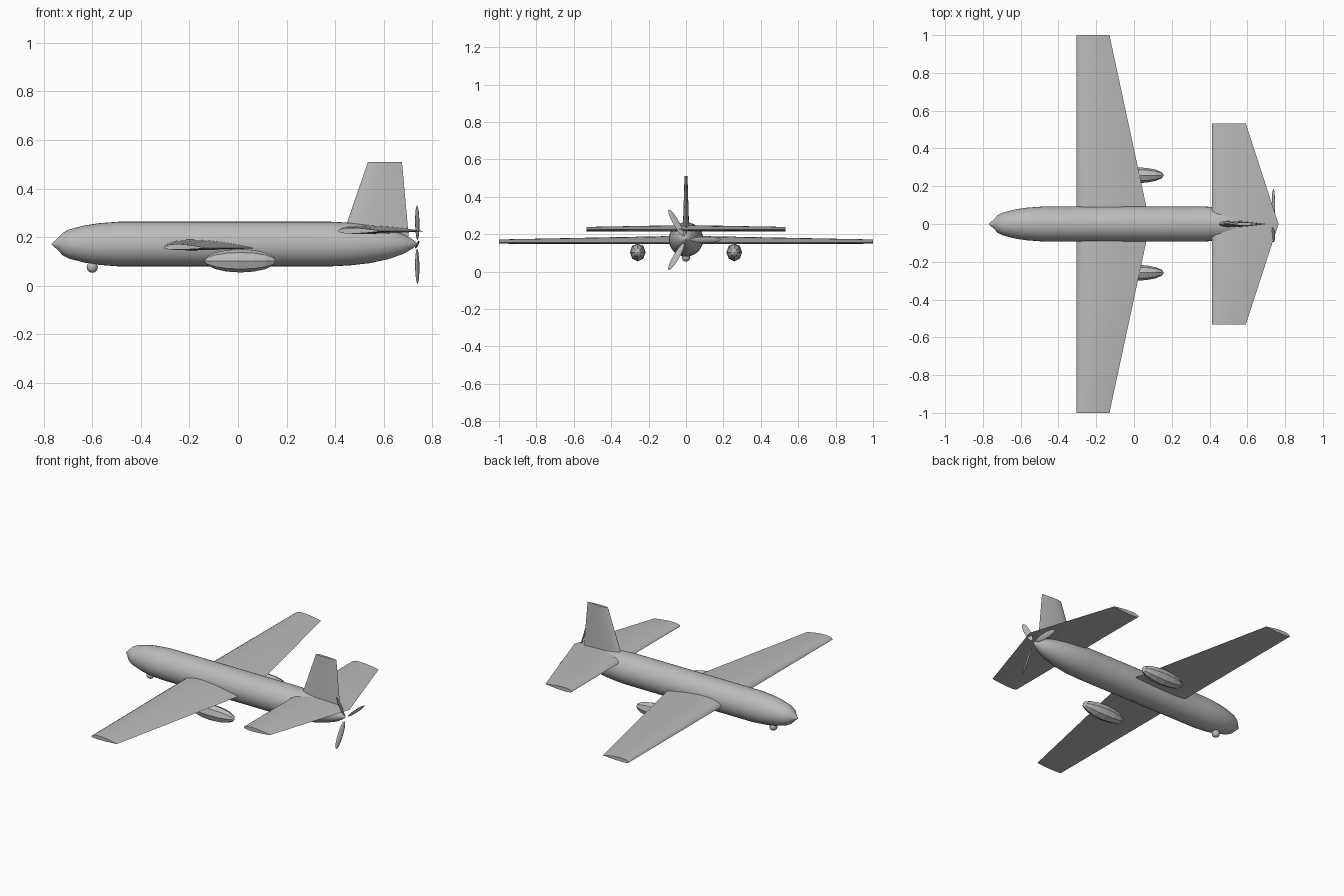
import bpy, bmesh, math
from mathutils import Matrix, Vector

cube = bpy.data.objects.get("Cube")
if cube:
    bpy.data.objects.remove(cube, do_unlink=True)

grey = bpy.data.materials.new("airframe grey")
grey.use_nodes = True
grey.diffuse_color = (0.5, 0.5, 0.5, 1)
grey.node_tree.nodes["Principled BSDF"].inputs["Base Color"].default_value = (0.5, 0.5, 0.5, 1)
AXIS_Z = 0.172


def finish(name, bm, smooth=35):
    bmesh.ops.recalc_face_normals(bm, faces=bm.faces[:])
    mesh = bpy.data.meshes.new(name)
    bm.to_mesh(mesh)
    bm.free()
    mesh.materials.append(grey)
    obj = bpy.data.objects.new(name, mesh)
    bpy.context.collection.objects.link(obj)
    if smooth:
        bpy.ops.object.select_all(action="DESELECT")
        obj.select_set(True)
        bpy.context.view_layer.objects.active = obj
        bpy.ops.object.shade_smooth_by_angle(angle=math.radians(smooth))
    return obj


def loft(name, sections, smooth=35):
    """Skin a row of equal closed sections and cap both ends."""
    bm = bmesh.new()
    rings = [[bm.verts.new(p) for p in section] for section in sections]
    for a, b in zip(rings, rings[1:]):
        for i in range(len(a)):
            j = (i + 1) % len(a)
            bm.faces.new((a[i], a[j], b[j], b[i]))
    bm.faces.new(rings[0])
    bm.faces.new(rings[-1])
    return finish(name, bm, smooth)


def airfoil(lead, trail, up, low, steps=12):
    """Closed section as (x, height) pairs, rounded in front and sharp behind."""
    def bulge(t):
        return 2 * 5 * (0.2969 * math.sqrt(t) - 0.126 * t - 0.3516 * t**2
                        + 0.2843 * t**3 - 0.1036 * t**4)
    ts = [(1 - math.cos(math.pi * i / steps)) / 2 for i in range(steps + 1)]
    top = [(lead + (trail - lead) * t, up * bulge(t)) for t in ts]
    bottom = [(lead + (trail - lead) * t, -low * bulge(t)) for t in ts[1:-1]]
    return top + bottom[::-1]


def wing(name, span, z, root, tip):
    stations = ((-span, tip), (0, root), (span, tip))
    loft(name, [[(x, y, z + h) for x, h in airfoil(*s)] for y, s in stations])


def ellipsoid(name, matrix, segments, rings, smooth=35):
    bm = bmesh.new()
    bmesh.ops.create_uvsphere(bm, u_segments=segments, v_segments=rings, radius=1, matrix=matrix)
    return finish(name, bm, smooth)


# Fuselage: revolved profile with a pointed nose and tail cone
profile = [(-0.767, 0.002), (-0.745, 0.022), (-0.722, 0.046), (-0.695, 0.06), (-0.63, 0.077),
           (-0.57, 0.086), (-0.49, 0.092), (0.38, 0.092), (0.46, 0.088), (0.54, 0.079),
           (0.62, 0.062), (0.68, 0.041), (0.72, 0.018), (0.737, 0.003)]
angles = [math.tau * i / 32 for i in range(32)]
loft("fuselage", [[(x, r * math.cos(a), AXIS_Z + r * math.sin(a)) for a in angles]
                  for x, r in profile])

# Lifting surfaces: leading edge, trailing edge, upper and lower bulge
wing("main_wing", 1.0, 0.155, (-0.305, 0.085, 0.037, 0.009), (-0.305, -0.13, 0.017, 0.006))
wing("tailplane", 0.532, 0.225, (0.412, 0.765, 0.024, 0.012), (0.412, 0.592, 0.014, 0.01))

# Upright fin
fin = ((0.2, (0.428, 0.703, 0.018, 0.018)), (0.51, (0.535, 0.675, 0.008, 0.008)))
loft("tail_fin", [[(x, h, z) for x, h in airfoil(*s)] for z, s in fin])

# Faceted pods under the wing
for side, sign in (("left", 1), ("right", -1)):
    place = (Matrix.Translation((0.01, sign * 0.258, 0.103))
             @ Matrix.Diagonal((0.148, 0.042, 0.048, 1))
             @ Matrix.Rotation(math.pi / 2, 4, "Y"))
    ellipsoid(side + "_pod", place, 8, 8, smooth=0)

# Sensor ball under the nose
ellipsoid("sensor_ball", Matrix.Translation((-0.6, 0, 0.077)) @ Matrix.Scale(0.023, 4), 16, 10)

# Three pitched propeller blades behind the tail cone
for i in range(3):
    place = (Matrix.Translation((0.738, 0, AXIS_Z - 0.002))
             @ Matrix.Rotation(math.tau * i / 3, 4, "X")
             @ Matrix.Translation((0, 0.104, 0))
             @ Matrix.Rotation(math.radians(25), 4, "Y")
             @ Matrix.Diagonal((0.005, 0.082, 0.018, 1))
             @ Matrix.Rotation(math.pi / 2, 4, "X"))
    ellipsoid("propeller_blade_%d" % (i + 1), place, 12, 10)
